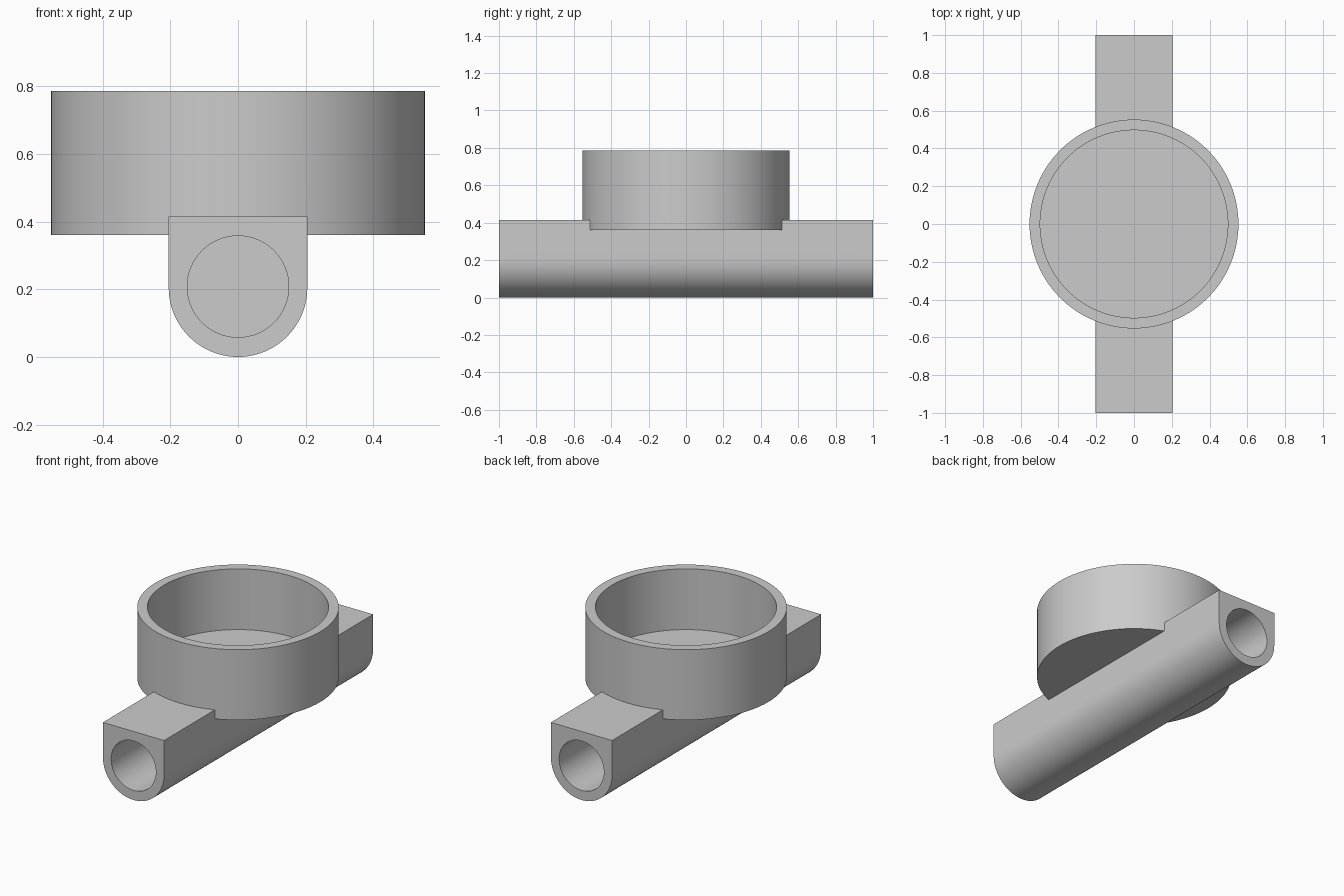
import bpy, bmesh, math

if "Cube" in bpy.data.objects:
    bpy.data.objects.remove(bpy.data.objects["Cube"], do_unlink=True)

BAR_R, BAR_TOP = 0.205, 0.415
BORE_R, WEB = 0.15, 0.055
CUP_R, CUP_IN, CUP_LOW, CUP_TOP, FLOOR = 0.553, 0.497, 0.36, 0.786, 0.418

grey = bpy.data.materials.new("plain grey")
grey.use_nodes = True
color = (0.6, 0.6, 0.6, 1)
grey.diffuse_color = color
grey.node_tree.nodes["Principled BSDF"].inputs["Base Color"].default_value = color


def prism(name, outline, axis_vec, start):
    """Extrude a closed outline of 3D points along a vector."""
    bm = bmesh.new()
    face = bm.faces.new([bm.verts.new([p[i] + start[i] for i in range(3)]) for p in outline])
    ext = bmesh.ops.extrude_face_region(bm, geom=[face], use_keep_orig=True)
    bmesh.ops.translate(bm, vec=axis_vec,
                        verts=[g for g in ext["geom"] if isinstance(g, bmesh.types.BMVert)])
    bmesh.ops.recalc_face_normals(bm, faces=bm.faces)
    mesh = bpy.data.meshes.new(name)
    bm.to_mesh(mesh)
    bm.free()
    mesh.materials.append(grey)
    obj = bpy.data.objects.new(name, mesh)
    bpy.context.collection.objects.link(obj)
    return obj


def arc(radius, n, sweep=math.tau, offset=0.0):
    return [(radius * math.cos(offset + sweep * i / n),
             radius * math.sin(offset + sweep * i / n)) for i in range(n)]


def disc(name, radius, low, high):
    return prism(name, [(x, y, 0) for x, y in arc(radius, 96)], (0, 0, high - low), (0, 0, low))


def combine(target, other, operation):
    mod = target.modifiers.new(operation.lower(), 'BOOLEAN')
    mod.operation, mod.object, mod.solver = operation, other, 'EXACT'
    bpy.ops.object.select_all(action='DESELECT')
    bpy.context.view_layer.objects.active = target
    target.select_set(True)
    bpy.ops.object.modifier_apply(modifier=mod.name)
    bpy.data.objects.remove(other, do_unlink=True)


# Bar with a half-round underside and square top
half = [(x, 0, z + BAR_R) for x, z in arc(BAR_R, 48, math.pi, math.pi)]
half += [(BAR_R, 0, BAR_R), (BAR_R, 0, BAR_TOP), (-BAR_R, 0, BAR_TOP)]
body = prism("cup_and_pipe_bar", half, (0, 2, 0), (0, -1, 0))

# Cup resting across the bar, hollowed down to its floor
combine(body, disc("cup", CUP_R, CUP_LOW, CUP_TOP), 'UNION')
combine(body, disc("cup_hollow", CUP_IN, FLOOR, CUP_TOP + 0.1), 'DIFFERENCE')

# Round bore in each end, closed by a thin web in the middle
circle = [(x, 0, z) for x, z in arc(BORE_R, 64)]
for side in (-1, 1):
    bore = prism("bore", circle, (0, side * 1.1, 0), (0, side * WEB / 2, 0.208))
    combine(body, bore, 'DIFFERENCE')

body.select_set(True)
bpy.context.view_layer.objects.active = body
bpy.ops.object.shade_smooth_by_angle(angle=math.radians(30))
